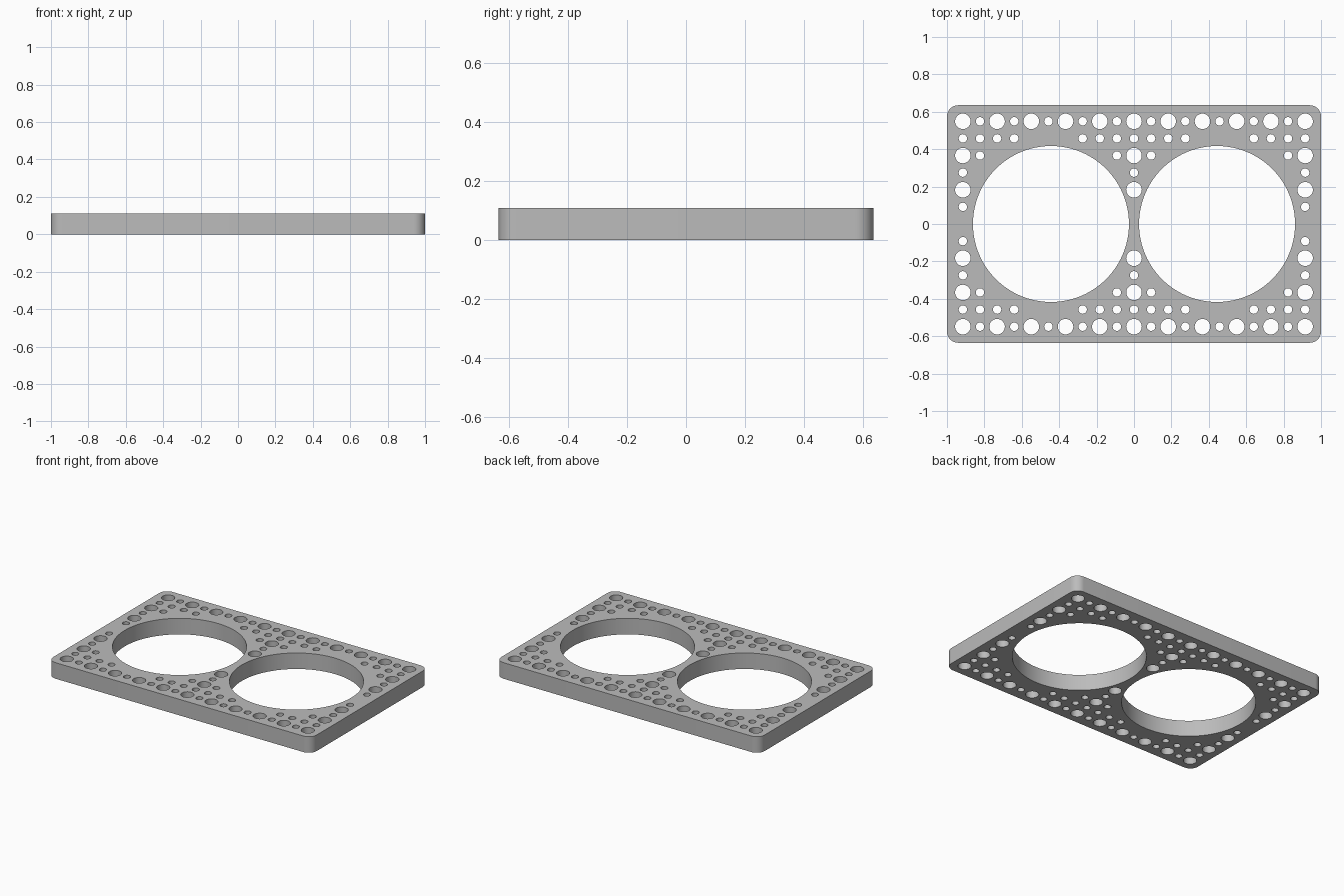
import bpy, bmesh
from math import cos, sin, pi

cube = bpy.data.objects.get("Cube")
if cube:
    bpy.data.objects.remove(cube, do_unlink=True)

HALF_X, HALF_Y, HEIGHT = 1.0, 0.635, 0.11
CORNER = 0.06
PITCH = 0.0915
BIG, SMALL = 0.0415, 0.0225

grey = bpy.data.materials.new("plain grey")
grey.use_nodes = True
grey.diffuse_color = (0.5, 0.5, 0.5, 1)
grey.node_tree.nodes["Principled BSDF"].inputs["Base Color"].default_value = (0.5, 0.5, 0.5, 1)

curve = bpy.data.curves.new("perforated_plate", "CURVE")
curve.dimensions = "2D"
curve.fill_mode = "BOTH"
curve.extrude = HEIGHT / 2


def add_loop(points):
    spline = curve.splines.new("POLY")
    spline.points.add(len(points) - 1)
    for p, (x, y) in zip(spline.points, points):
        p.co = (x, y, 0, 1)
    spline.use_cyclic_u = True


def arc(cx, cy, r, start, sweep, n):
    return [(cx + r * cos(start + sweep * i / n), cy + r * sin(start + sweep * i / n))
            for i in range(n + 1)]


def add_circle(cx, cy, r, n):
    add_loop(arc(cx, cy, r, 0, 2 * pi, n)[:-1])


# Rounded outline
outline = []
for k, (sx, sy) in enumerate([(1, 1), (-1, 1), (-1, -1), (1, -1)]):
    outline += arc(sx * (HALF_X - CORNER), sy * (HALF_Y - CORNER), CORNER, k * pi / 2, pi / 2, 10)
add_loop(outline)

# Two large openings
for side in (-1, 1):
    add_circle(side * 0.444, 0, 0.417, 96)

# Peg holes: columns used in each row, counted outwards from the centre;
# holes on even rows and even columns are the wide ones
columns = {
    6: range(11),
    5: [0, 1, 2, 3, 7, 8, 9, 10],
    4: [0, 1, 9, 10],
    3: [0, 10],
    2: [0, 10],
    1: [10],
}
for row, cols in columns.items():
    for col in cols:
        wide = row % 2 == 0 and col % 2 == 0
        for x in {col, -col}:
            for y in (row, -row):
                add_circle(x * PITCH, y * PITCH, BIG if wide else SMALL, 32 if wide else 24)

plate = bpy.data.objects.new("perforated_plate", curve)
plate.location.z = HEIGHT / 2
bpy.context.collection.objects.link(plate)

# Turn the filled profile into a welded mesh
bpy.ops.object.select_all(action="DESELECT")
plate.select_set(True)
bpy.context.view_layer.objects.active = plate
bpy.ops.object.convert(target="MESH")
plate = bpy.context.view_layer.objects.active
bm = bmesh.new()
bm.from_mesh(plate.data)
bmesh.ops.remove_doubles(bm, verts=bm.verts, dist=0.0001)
bmesh.ops.recalc_face_normals(bm, faces=bm.faces)
bm.to_mesh(plate.data)
bm.free()
plate.data.materials.clear()
plate.data.materials.append(grey)
bpy.ops.object.shade_smooth_by_angle(angle=pi / 6)
